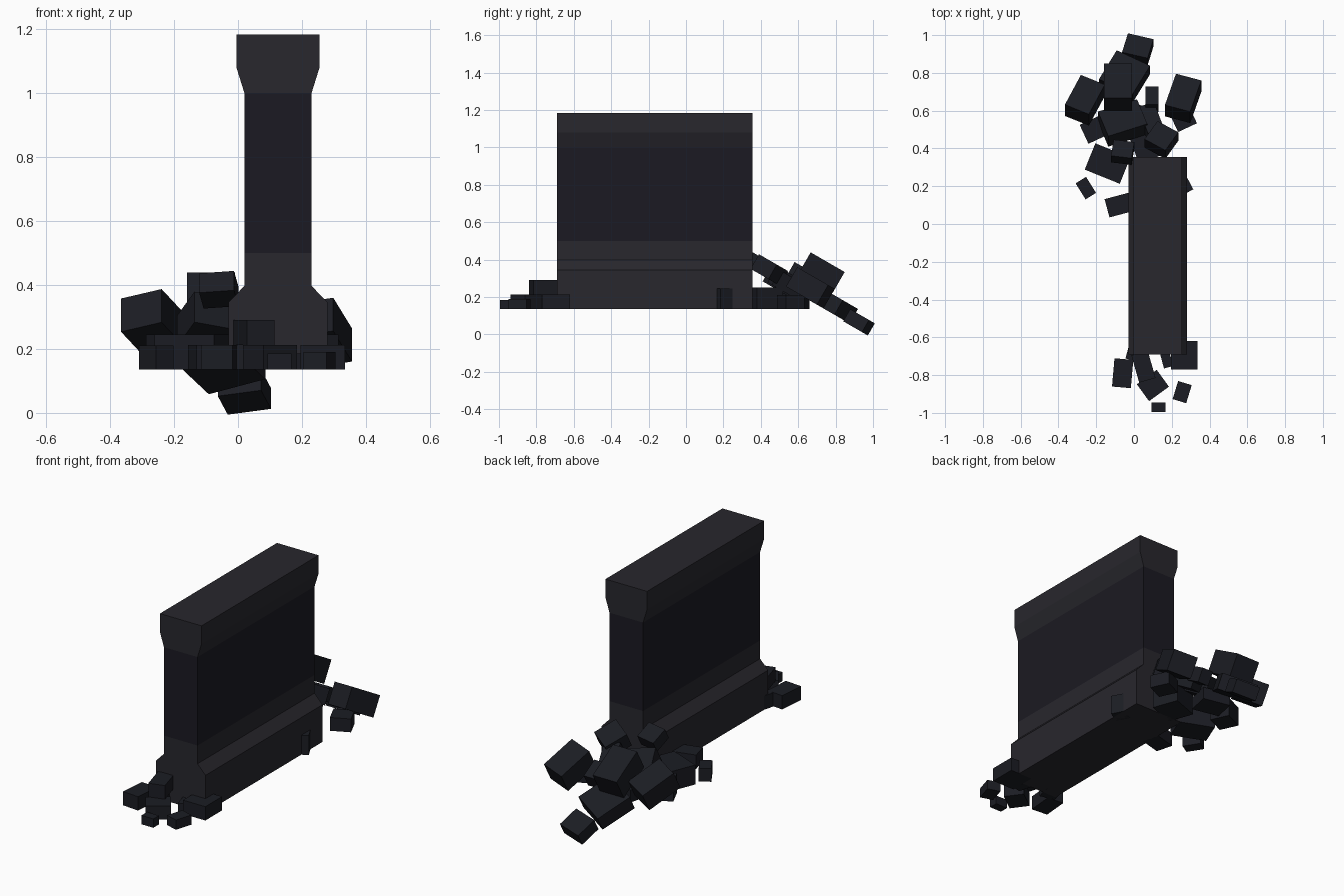
import bpy, bmesh
from math import radians
from mathutils import Matrix, Vector


def material(name, color):
    m = bpy.data.materials.new(name)
    m.diffuse_color = (*color, 1)
    return m


TRIM = material("trim_stone", (0.021, 0.020, 0.026))
BODY = material("dark_stone", (0.011, 0.010, 0.016))
ROCK = material("rubble_stone", (0.011, 0.012, 0.017))


def finish(bm, name, mats):
    bmesh.ops.recalc_face_normals(bm, faces=bm.faces)
    me = bpy.data.meshes.new(name)
    bm.to_mesh(me)
    bm.free()
    for m in mats:
        me.materials.append(m)
    ob = bpy.data.objects.new(name, me)
    bpy.context.collection.objects.link(ob)
    return ob


# wall: mirrored profile (half width, z) swept along y, darker middle band
def wall():
    cx, y0, y1 = 0.125, -0.69, 0.355
    prof = [(0.155, 0.135), (0.155, 0.345), (0.105, 0.397), (0.105, 0.5),
            (0.105, 1.0), (0.13, 1.08), (0.13, 1.183)]
    bm = bmesh.new()
    rings = [[bm.verts.new((cx + sx * w, y, z))
              for sx, y in ((-1, y0), (1, y0), (1, y1), (-1, y1))] for w, z in prof]
    for k, (a, b) in enumerate(zip(rings, rings[1:])):
        for i in range(4):
            j = (i + 1) % 4
            f = bm.faces.new((a[i], a[j], b[j], b[i]))
            f.material_index = 1 if k == 3 else 0
    bm.faces.new(rings[0])
    bm.faces.new(rings[-1])
    finish(bm, "wall", [TRIM, BODY])


# block: yawed, then tipped about x to follow the rubble slope
def block(name, center, size, yaw=0, tilt=0):
    bm = bmesh.new()
    rot = Matrix.Rotation(radians(tilt), 4, 'X') @ Matrix.Rotation(radians(yaw), 4, 'Z')
    bmesh.ops.create_cube(bm, size=1, matrix=Matrix.Translation(Vector(center)) @ rot
                          @ Matrix.Diagonal((*size, 1)))
    finish(bm, name, [ROCK])


wall()

# loose blocks lying flat: x, y, width, depth, yaw, bottom, top
G = 0.135
flat = [
    (-0.06, -0.79, 0.10, 0.15, -5, G, 0.213),
    (0.05, -0.755, 0.09, 0.15, 16, 0.213, 0.29),
    (0.10, -0.855, 0.13, 0.11, 36, G, 0.213),
    (0.255, -0.89, 0.075, 0.10, -17, G, 0.19),
    (0.13, -0.97, 0.075, 0.05, 0, G, 0.185),
    (0.265, -0.695, 0.14, 0.15, 0, G, 0.213),
    (0.17, -0.71, 0.05, 0.10, 15, G, 0.185),
    (0.01, -0.68, 0.09, 0.09, -15, G, 0.213),
    (0.26, 0.20, 0.08, 0.08, 28, G, 0.245),
    (-0.14, 0.32, 0.20, 0.15, -22, G, 0.245),
    (-0.255, 0.19, 0.065, 0.10, 32, G, 0.21),
    (-0.08, 0.10, 0.13, 0.10, 15, G, 0.213),
    (-0.21, 0.50, 0.12, 0.11, 25, G, 0.245),
    (0.08, 0.42, 0.17, 0.15, 20, G, 0.25),
    (0.26, 0.56, 0.11, 0.11, 25, G, 0.21),
    (-0.05, 0.58, 0.16, 0.13, -12, G, 0.205),
]
for i, (x, y, w, d, yaw, z0, z1) in enumerate(flat):
    block(f"flat_block_{i + 1}", (x, y, (z0 + z1) / 2), (w, d, z1 - z0), yaw)

# tumbled blocks on the sloping pile: x, y, z, width, depth, height, yaw
sloped = [
    (0.02, 0.925, 0.065, 0.14, 0.12, 0.075, -15),
    (-0.05, 0.78, 0.165, 0.20, 0.20, 0.09, -28),
    (-0.085, 0.725, 0.33, 0.15, 0.21, 0.13, 0),
    (-0.26, 0.655, 0.275, 0.14, 0.20, 0.12, -25),
    (0.26, 0.665, 0.25, 0.14, 0.20, 0.12, -17),
    (0.095, 0.66, 0.24, 0.07, 0.11, 0.08, 0),
    (-0.06, 0.535, 0.275, 0.22, 0.16, 0.11, 20),
    (0.145, 0.445, 0.345, 0.13, 0.13, 0.09, -32),
    (-0.06, 0.38, 0.385, 0.11, 0.10, 0.07, -8),
    (0.09, 0.54, 0.27, 0.09, 0.17, 0.09, 18),
]
for i, (x, y, z, w, d, h, yaw) in enumerate(sloped):
    block(f"tumbled_block_{i + 1}", (x, y, z), (w, d, h), yaw, -30)
